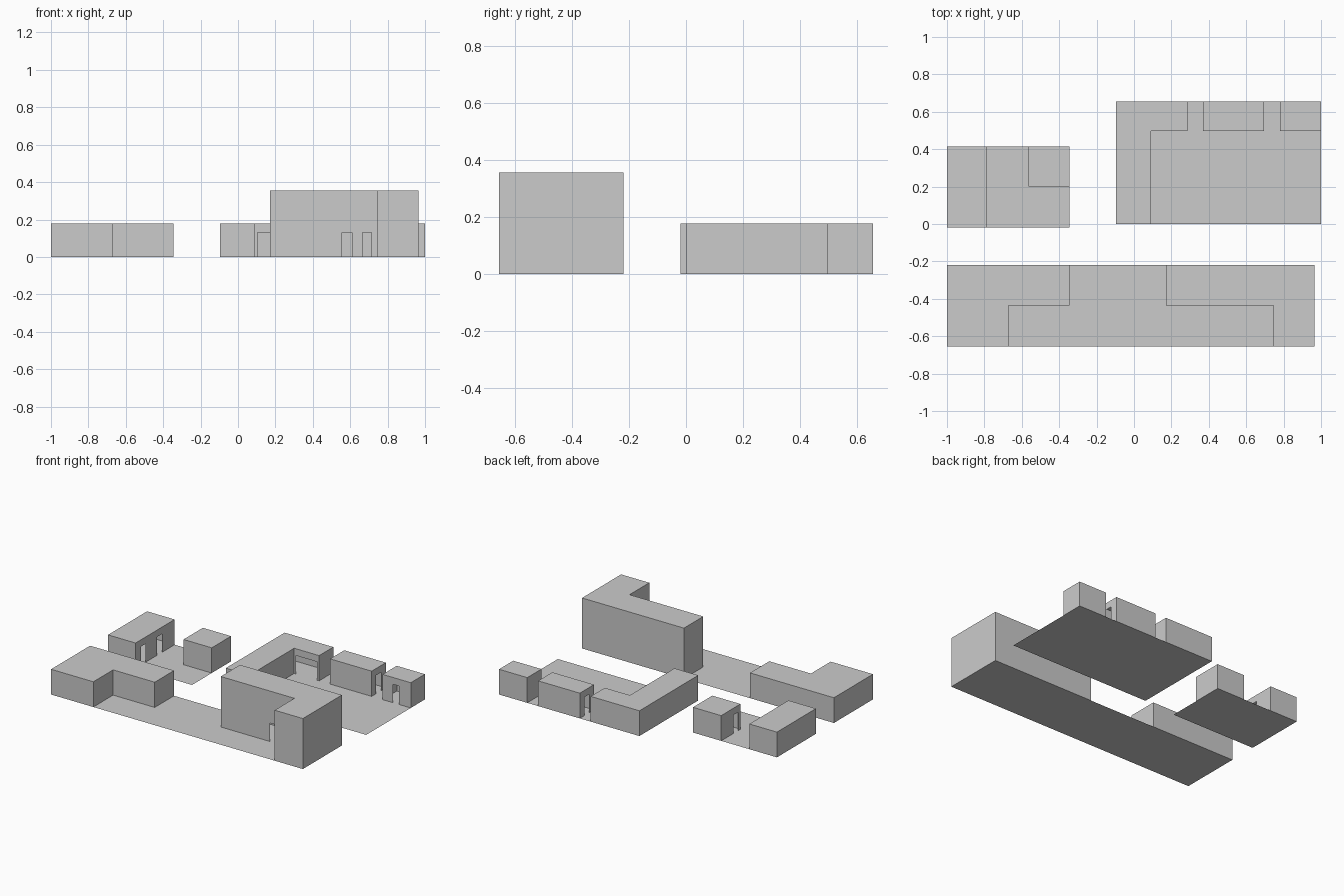
import bpy, bmesh
from mathutils import Vector

if "Cube" in bpy.data.objects:
    bpy.data.objects.remove(bpy.data.objects["Cube"])

STOREY = 0.178   # height of one floor
DOOR_H = 0.13    # height of door openings


def finish(bm, name):
    bmesh.ops.remove_doubles(bm, verts=bm.verts, dist=1e-5)
    mesh = bpy.data.meshes.new(name)
    bm.to_mesh(mesh)
    bm.free()
    obj = bpy.data.objects.new(name, mesh)
    bpy.context.collection.objects.link(obj)
    return obj


def rect(x0, y0, x1, y1):
    return [(x0, y0), (x1, y0), (x1, y1), (x0, y1)]


def flat(bm, outline, z):
    bm.faces.new([bm.verts.new((x, y, z)) for x, y in outline])


def wall(bm, a, b, z0, z1, doors):
    """Vertical wall from a to b; doors are (start, end) distances along it."""
    a, b = Vector(a), Vector(b)
    length = (b - a).length
    step = (b - a) / length

    def panel(s, e, lo, hi):
        p, q = a + step * s, a + step * e
        bm.faces.new([bm.verts.new((v.x, v.y, z))
                      for v, z in ((p, lo), (q, lo), (q, hi), (p, hi))])

    s = 0
    for d0, d1 in doors:
        panel(s, d0, z0, z1)
        panel(d0, d1, z0 + DOOR_H, z1)   # lintel
        s = d1
    panel(s, length, z0, z1)


def building(name, outline, base=0.0, doors=None):
    """Hollow shell with roof; doors maps edge index to its openings."""
    bm = bmesh.new()
    for i, p in enumerate(outline):
        wall(bm, p, outline[(i + 1) % len(outline)], base, base + STOREY,
             (doors or {}).get(i, []))
    flat(bm, outline, base + STOREY)
    return finish(bm, name)


# Ground plots
for name, r in (("front_plot", (-1, -0.655, 0.965, -0.22)),
                ("left_plot", (-1, -0.02, -0.345, 0.415)),
                ("right_plot", (-0.095, 0, 1, 0.655))):
    bm = bmesh.new()
    flat(bm, rect(*r), 0)
    finish(bm, name)

# Front plot: low L-shaped house and two-storey L-shaped tower
building("front_left_house",
         [(-1, -0.655), (-0.67, -0.655), (-0.67, -0.435),
          (-0.345, -0.435), (-0.345, -0.22), (-1, -0.22)])
tower = [(0.745, -0.655), (0.965, -0.655), (0.965, -0.22),
         (0.17, -0.22), (0.17, -0.435), (0.745, -0.435)]
building("tower_ground_floor", tower,
         doors={4: [(0.385, 0.44), (0.495, 0.545)]})
building("tower_upper_floor", tower, base=STOREY)

# Left plot: long house and small house
building("left_long_house", rect(-1, -0.02, -0.785, 0.415),
         doors={1: [(0.06, 0.11), (0.24, 0.295)]})
building("left_small_house", rect(-0.565, 0.2, -0.345, 0.415),
         doors={3: [(0.14, 0.19)]})

# Right plot: L-shaped house with wide opening, then two row houses
building("right_corner_house",
         [(-0.095, 0), (0.09, 0), (0.09, 0.497),
          (0.285, 0.497), (0.285, 0.655), (-0.095, 0.655)],
         doors={2: [(0.015, 0.18)]})
building("right_middle_house", rect(0.37, 0.497, 0.695, 0.655),
         doors={1: [(0.05, 0.105)], 3: [(0.05, 0.105)]})
building("right_end_house", rect(0.78, 0.497, 1, 0.655),
         doors={0: [(0.08, 0.13)]})
